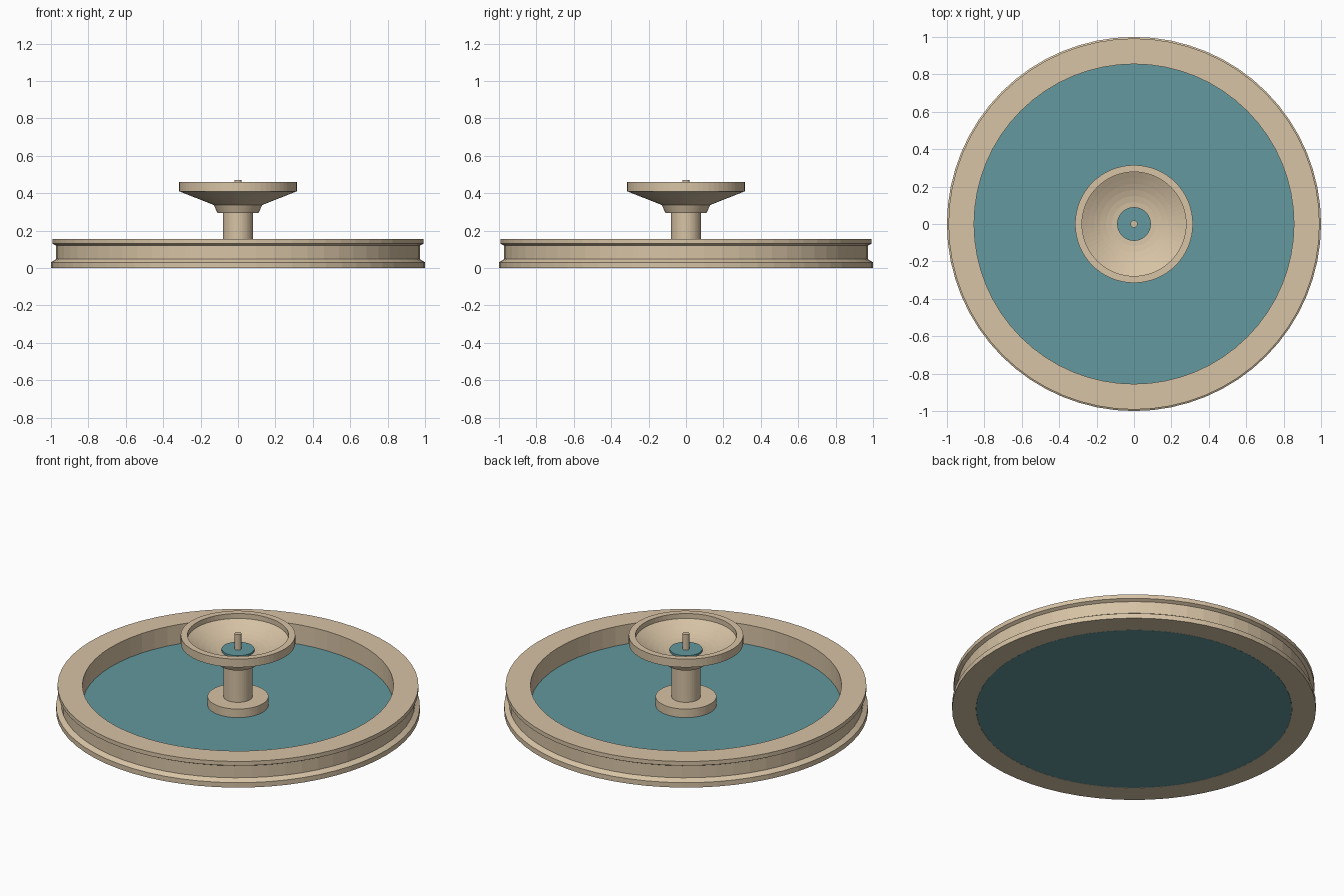
import bpy, bmesh, math

if "Cube" in bpy.data.objects:
    bpy.data.objects.remove(bpy.data.objects["Cube"])


def material(name, rgb):
    m = bpy.data.materials.new(name)
    m.diffuse_color = (*rgb, 1)
    m.use_nodes = True
    m.node_tree.nodes["Principled BSDF"].inputs["Base Color"].default_value = m.diffuse_color
    return m


stone = material("tan_stone", (0.68, 0.546, 0.376))
water = material("teal_water", (0.125, 0.315, 0.345))


def lathe(name, profile, mat, segments=64):
    """Spin a closed (radius, height) outline around z; radius 0 becomes a pole."""
    bm = bmesh.new()
    rings = []
    for r, z in profile:
        if r == 0:
            rings.append([bm.verts.new((0, 0, z))] * segments)
        else:
            rings.append([bm.verts.new((r * math.cos(2 * math.pi * i / segments),
                                        r * math.sin(2 * math.pi * i / segments), z))
                          for i in range(segments)])
    for k, a in enumerate(rings):
        b = rings[(k + 1) % len(rings)]
        for i in range(segments):
            j = (i + 1) % segments
            quad = list(dict.fromkeys((a[i], a[j], b[j], b[i])))
            if len(quad) > 2:
                bm.faces.new(quad)
    bmesh.ops.recalc_face_normals(bm, faces=bm.faces)
    mesh = bpy.data.meshes.new(name)
    bm.to_mesh(mesh)
    bm.free()
    mesh.materials.append(mat)
    obj = bpy.data.objects.new(name, mesh)
    bpy.context.collection.objects.link(obj)
    return obj


def disc(name, r, z0, z1, mat, segments=64):
    return lathe(name, [(0, z0), (r, z0), (r, z1), (0, z1)], mat, segments)


# Pool wall with plinth, recessed side and overhanging cap
lathe("pool_wall", [(0.868, 0), (1.0, 0), (1.0, 0.03), (0.973, 0.047),
                    (0.973, 0.12), (0.992, 0.13), (0.992, 0.155),
                    (0.855, 0.155), (0.855, 0.037), (0.868, 0.037)], stone)
disc("pool_water", 0.867, 0.0, 0.036, water)

# Pedestal
disc("pedestal_base", 0.167, 0.03, 0.088, stone)
disc("pedestal_column", 0.08, 0.08, 0.30, stone, 48)

# Bowl: collar, flared underside, straight rim, hollow inside
inner = [(0.278, 0.46), (0.278, 0.43)]
for i in range(1, 7):
    t = i / 6
    inner.append((0.278 - 0.193 * t, 0.43 - 0.065 * math.sin(t * math.pi / 2)))
lathe("upper_bowl", [(0, 0.295), (0.11, 0.295), (0.13, 0.337), (0.315, 0.41),
                     (0.315, 0.46)] + inner + [(0, 0.365)], stone)
disc("bowl_water", 0.09, 0.36, 0.376, water, 48)

# Spout
disc("spout", 0.019, 0.365, 0.47, stone, 16)
